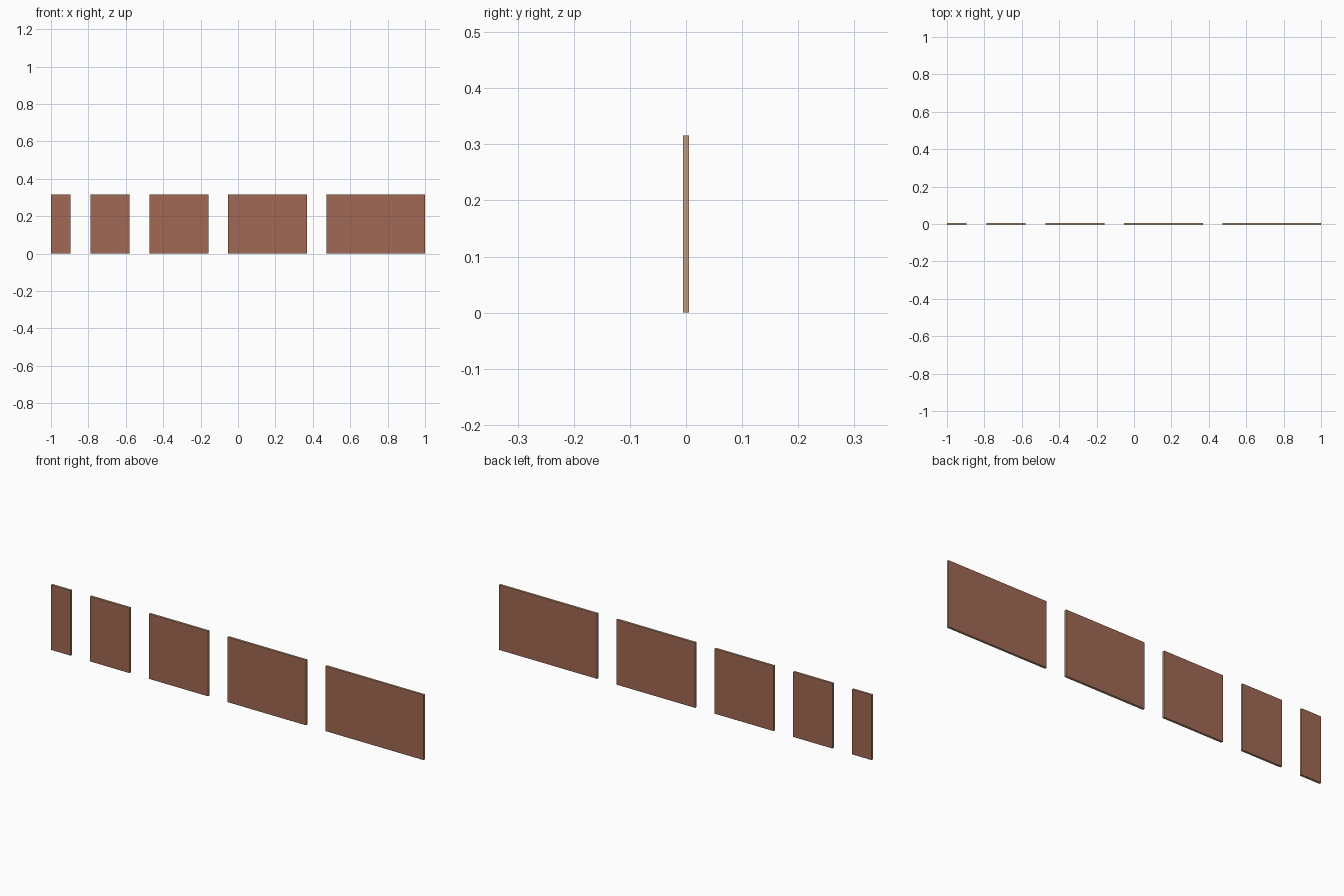
import bpy, bmesh

if "Cube" in bpy.data.objects:
    bpy.data.objects.remove(bpy.data.objects["Cube"])

UNIT = 2 / 19            # five panels of 1..5 units plus four 1-unit gaps
HEIGHT = 3 * UNIT
THICK = 0.1 * UNIT


def material(name, rgb):
    m = bpy.data.materials.new(name)
    m.diffuse_color = (*rgb, 1)
    m.use_nodes = True
    m.node_tree.nodes["Principled BSDF"].inputs["Base Color"].default_value = m.diffuse_color
    return m


brown = material("reddish_brown_face", (0.352, 0.138, 0.087))
tan = material("tan_edge", (0.5, 0.34, 0.2))


def panel(name, x0, width):
    """Thin upright board: brown front and back, tan edges."""
    bm = bmesh.new()
    bmesh.ops.create_cube(bm, size=1)
    bmesh.ops.scale(bm, vec=(width, THICK, HEIGHT), verts=bm.verts)
    bmesh.ops.translate(bm, vec=(x0 + width / 2, 0, HEIGHT / 2), verts=bm.verts)
    bm.normal_update()
    for f in bm.faces:
        f.material_index = 0 if abs(f.normal.y) > 0.5 else 1
    me = bpy.data.meshes.new(name)
    bm.to_mesh(me)
    bm.free()
    me.materials.append(brown)
    me.materials.append(tan)
    bpy.context.collection.objects.link(bpy.data.objects.new(name, me))


# Row of panels, each one unit wider than the last
x = -1.0
for n in range(1, 6):
    panel(f"panel_{n}", x, n * UNIT)
    x += (n + 1) * UNIT
